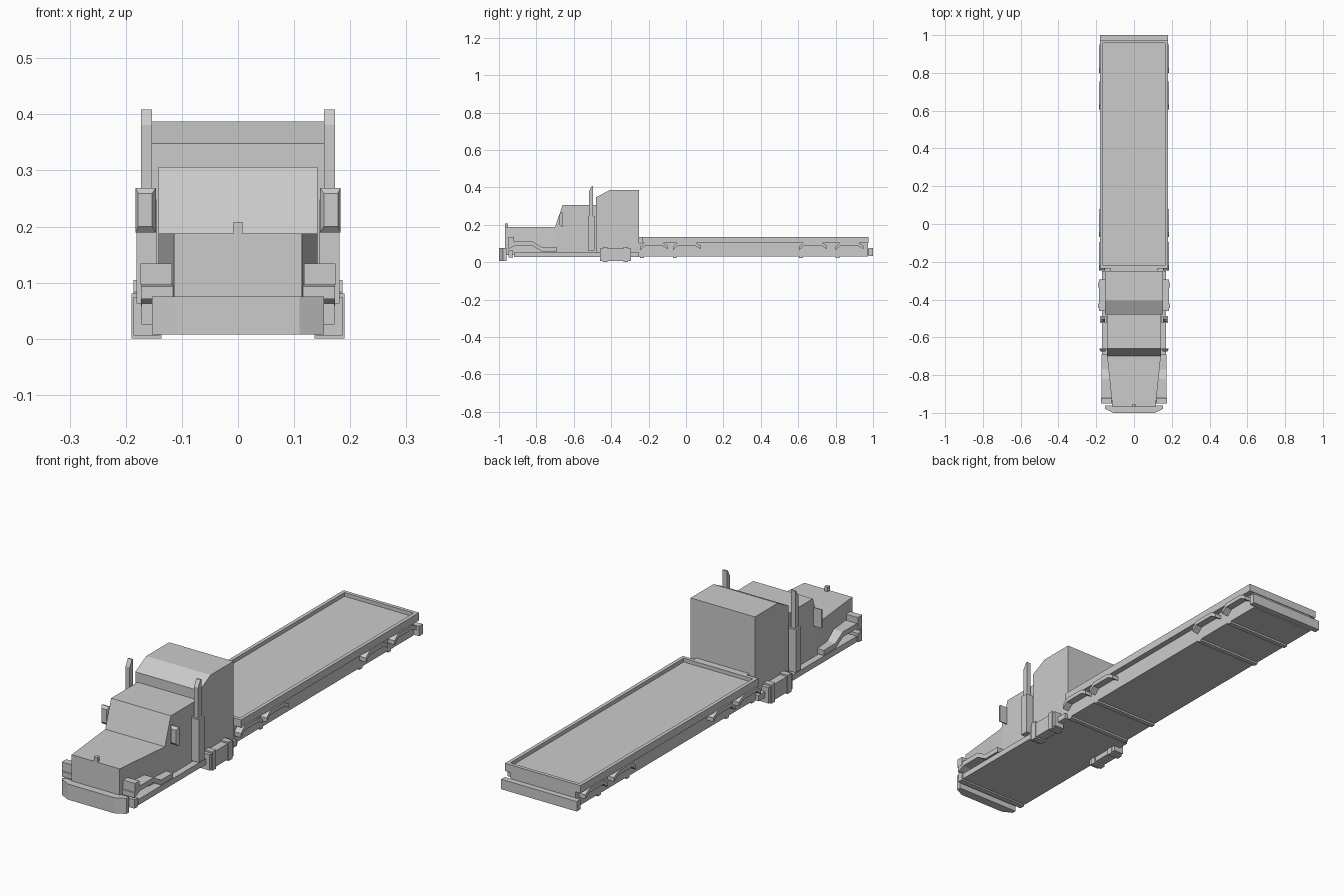
import bpy, bmesh

if "Cube" in bpy.data.objects:
    bpy.data.objects.remove(bpy.data.objects["Cube"])

def finish(name, bm):
    bmesh.ops.recalc_face_normals(bm, faces=bm.faces[:])
    me = bpy.data.meshes.new(name)
    bm.to_mesh(me)
    bm.free()
    ob = bpy.data.objects.new(name, me)
    bpy.context.collection.objects.link(ob)
    return ob

def mirror(ob):
    m = ob.modifiers.new("mirror", 'MIRROR')
    m.use_axis[0] = True
    return ob

def loft(name, rings):
    """Closed solid through matching rings of points."""
    bm = bmesh.new()
    vs = [[bm.verts.new(p) for p in r] for r in rings]
    n = len(rings[0])
    for a, b in zip(vs, vs[1:]):
        for i in range(n):
            j = (i + 1) % n
            bm.faces.new((a[i], a[j], b[j], b[i]))
    bm.faces.new(vs[0])
    bm.faces.new(vs[-1])
    return finish(name, bm)

def box(name, x0, x1, y0, y1, z0, z1):
    return loft(name, [[(x0, y0, z), (x1, y0, z), (x1, y1, z), (x0, y1, z)] for z in (z0, z1)])

def side_profile(name, pts, x0, x1):
    return loft(name, [[(x, y, z) for y, z in pts] for x in (x0, x1)])

def strip(name, path, t, x0, x1):
    """Bent sheet following a side path, with thickness t in height."""
    return side_profile(name, path + [(y, z - t) for y, z in reversed(path)], x0, x1)

# Tractor chassis and front bumper
box("tractor_base", -0.17, 0.17, -0.92, -0.25, 0.03, 0.055)
box("front_crossbar", -0.172, 0.172, -0.95, -0.925, 0.027, 0.065)
bumper = [(-0.153, -0.96), (-0.153, -0.978), (-0.11, -1.0), (0.11, -1.0), (0.153, -0.978), (0.153, -0.96)]
loft("front_bumper", [[(x, y, z) for x, y in bumper] for z in (0.01, 0.077)])

# Hood tapering to the front
loft("hood", [[(-w, y, 0.04), (w, y, 0.04), (w, y, 0.19), (-w, y, 0.19)]
              for y, w in ((-0.968, 0.114), (-0.70, 0.142))])
box("hood_ornament", -0.008, 0.008, -0.968, -0.952, 0.188, 0.21)

# Cab with sloped windshield, sleeper with sloped roof front
side_profile("cab", [(-0.70, 0.04), (-0.70, 0.19), (-0.66, 0.308), (-0.48, 0.308), (-0.48, 0.04)], -0.142, 0.142)
side_profile("sleeper", [(-0.48, 0.035), (-0.48, 0.35), (-0.405, 0.389), (-0.25, 0.389), (-0.25, 0.035)], -0.153, 0.153)

# Front fenders and headlights
fender = [(-0.95, 0.095), (-0.915, 0.112), (-0.82, 0.112), (-0.77, 0.082), (-0.69, 0.082)]
mirror(strip("front_fender", fender, 0.022, 0.115, 0.173))
mirror(box("headlight", 0.118, 0.174, -0.95, -0.92, 0.098, 0.136))

# Mirrors with a tapered front
def rect(x0, x1, z0, z1, y):
    return [(x0, y, z0), (x1, y, z0), (x1, y, z1), (x0, y, z1)]
mirror(loft("side_mirror", [rect(0.153, 0.178, 0.202, 0.261, -0.675),
                            rect(0.146, 0.183, 0.191, 0.271, -0.665),
                            rect(0.146, 0.183, 0.191, 0.271, -0.66)]))

# Exhaust stacks
mirror(box("exhaust_muffler", 0.145, 0.181, -0.525, -0.488, 0.065, 0.25))
mirror(side_profile("exhaust_pipe", [(-0.518, 0.24), (-0.518, 0.383), (-0.502, 0.411),
                                     (-0.496, 0.411), (-0.496, 0.24)], 0.153, 0.173))

# Fuel tanks with straps
mirror(box("fuel_tank", 0.14, 0.186, -0.46, -0.295, 0.008, 0.076))
for y in (-0.445, -0.335):
    mirror(box("tank_strap", 0.136, 0.19, y, y + 0.025, 0.002, 0.083))

# Trailer body below the deck
box("trailer_body", -0.155, 0.155, -0.25, 0.972, 0.034, 0.106)

# Deck with a flat rim around a shallow recess
deck = box("trailer_deck", -0.18, 0.18, -0.235, 0.975, 0.105, 0.138)
bm = bmesh.new()
bm.from_mesh(deck.data)
top = [f for f in bm.faces if f.normal.z > 0.9]
bmesh.ops.inset_region(bm, faces=top, thickness=0.022)
floor = bmesh.ops.extrude_discrete_faces(bm, faces=top)["faces"]
bmesh.ops.translate(bm, verts=floor[0].verts[:], vec=(0, 0, -0.016))
bm.to_mesh(deck.data)
bm.free()
box("deck_front_plate", -0.125, 0.125, -0.252, -0.23, 0.09, 0.138)

# Wheel arches and the cross beams under them
for y in (-0.245, -0.07, 0.605, 0.80):
    strip("trailer_fender", [(y, 0.085), (y + 0.025, 0.107), (y + 0.12, 0.107), (y + 0.15, 0.09)],
          0.018, -0.186, 0.186)
    box("cross_beam", -0.155, 0.155, y, y + 0.02, 0.026, 0.06)

# Rear bumper
box("rear_bumper", -0.18, 0.18, 0.975, 1.0, 0.036, 0.079)
box("rear_bumper_mount", -0.12, 0.12, 0.955, 0.98, 0.04, 0.072)

# Rest the whole model on the ground
for ob in bpy.data.objects:
    ob.location.z -= 0.002
